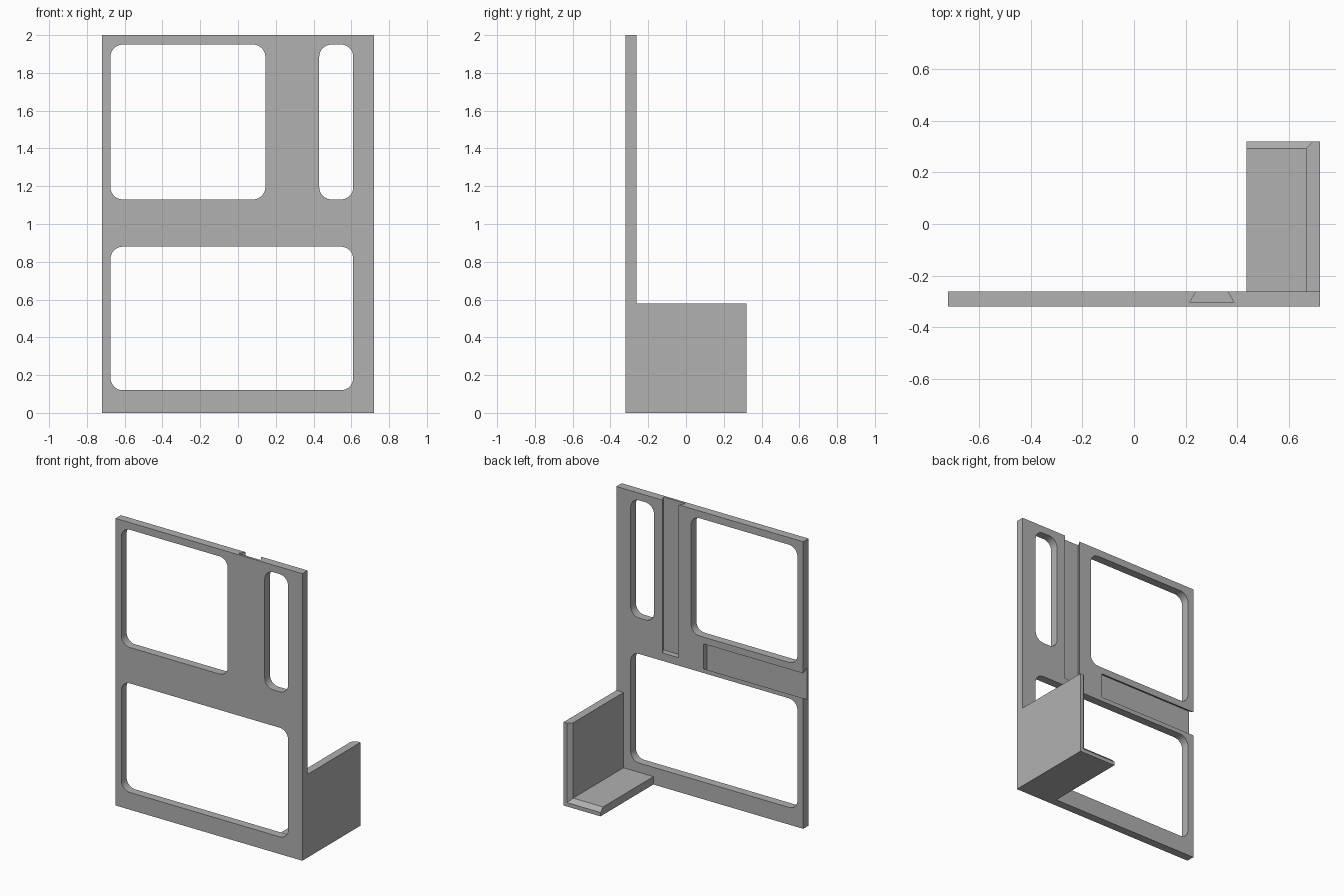
import bpy
import bmesh
import math
from mathutils import Vector

cube = bpy.data.objects.get("Cube")
if cube:
    bpy.data.objects.remove(cube, do_unlink=True)

FRONT, BACK = -0.32, -0.262   # panel faces
END = 0.32                    # free end of the bracket
SLOT_FLOOR = -0.304

grey = bpy.data.materials.new("mid_grey")
grey.use_nodes = True
grey.diffuse_color = (0.44, 0.44, 0.44, 1)
grey.node_tree.nodes["Principled BSDF"].inputs["Base Color"].default_value = grey.diffuse_color


def loft(name, sections):
    """Solid skinned through closed loops with equal point counts."""
    bm = bmesh.new()
    rings = [[bm.verts.new(p) for p in s] for s in sections]
    n = len(rings[0])
    for a, b in zip(rings, rings[1:]):
        for i in range(n):
            j = (i + 1) % n
            bm.faces.new((a[i], a[j], b[j], b[i]))
    bm.faces.new(rings[0])
    bm.faces.new(rings[-1])
    bmesh.ops.recalc_face_normals(bm, faces=bm.faces)
    mesh = bpy.data.meshes.new(name)
    bm.to_mesh(mesh)
    bm.free()
    mesh.materials.append(grey)
    obj = bpy.data.objects.new(name, mesh)
    bpy.context.collection.objects.link(obj)
    return obj


def prism(name, profile, start, end):
    return loft(name, [[Vector(p) + Vector(v) for p in profile] for v in (start, end)])


def rounded_rect(x0, x1, z0, z1, r=0.065, steps=8):
    corners = [(x1 - r, z1 - r), (x0 + r, z1 - r), (x0 + r, z0 + r), (x1 - r, z0 + r)]
    points = []
    for k, (cx, cz) in enumerate(corners):
        for i in range(steps + 1):
            a = math.pi / 2 * (k + i / steps)
            points.append((cx + r * math.cos(a), 0, cz + r * math.sin(a)))
    return points


def dovetail(lo, hi, undercut=0.024):
    """Undercut slot section as (across, depth) pairs, running past the back face."""
    slope = undercut / (BACK - SLOT_FLOOR)
    over = 0.01
    return [(lo - undercut, SLOT_FLOOR), (hi + undercut, SLOT_FLOOR),
            (hi - slope * over, BACK + over), (lo + slope * over, BACK + over)]


# Flat panel
panel = prism("panel", [(-0.72, 0, 0), (0.72, 0, 0), (0.72, 0, 2), (-0.72, 0, 2)],
              (0, FRONT, 0), (0, BACK, 0))

# Rounded openings
windows = [(-0.675, 0.145, 1.13, 1.95), (0.43, 0.61, 1.13, 1.95), (-0.675, 0.61, 0.12, 0.88)]
cutters = [prism("window_cutter", rounded_rect(*w), (0, FRONT - 0.1, 0), (0, BACK + 0.1, 0))
           for w in windows]

# Dovetail slots in the back: one open at the top, one open at the side
cutters.append(prism("vertical_slot_cutter", [(u, d, 0) for u, d in dovetail(0.24, 0.363)],
                     (0, 0, 0.935), (0, 0, 2.1)))
cutters.append(prism("side_slot_cutter", [(0, d, u) for u, d in dovetail(0.91, 1.083)],
                     (-0.8, 0, 0), (0.05, 0, 0)))

for cutter in cutters:
    cutter.hide_render = True
    mod = panel.modifiers.new("cut", "BOOLEAN")
    mod.operation = "DIFFERENCE"
    mod.solver = "EXACT"
    mod.object = cutter

# Bake the cuts and drop the cutters
bpy.context.view_layer.update()
cut_mesh = bpy.data.meshes.new_from_object(
    panel.evaluated_get(bpy.context.evaluated_depsgraph_get()))
panel.modifiers.clear()
panel.data = cut_mesh
for cutter in cutters:
    bpy.data.objects.remove(cutter, do_unlink=True)


# Corner bracket: L section with an inner chamfer at its free end
def l_section(y, wall_x, floor_z):
    return [(0.435, y, 0), (0.72, y, 0), (0.72, y, 0.58),
            (wall_x, y, 0.58), (wall_x, y, floor_z), (0.435, y, floor_z)]


loft("corner_bracket", [l_section(BACK, 0.665, 0.055),
                        l_section(END - 0.028, 0.665, 0.055),
                        l_section(END, 0.693, 0.027)])
